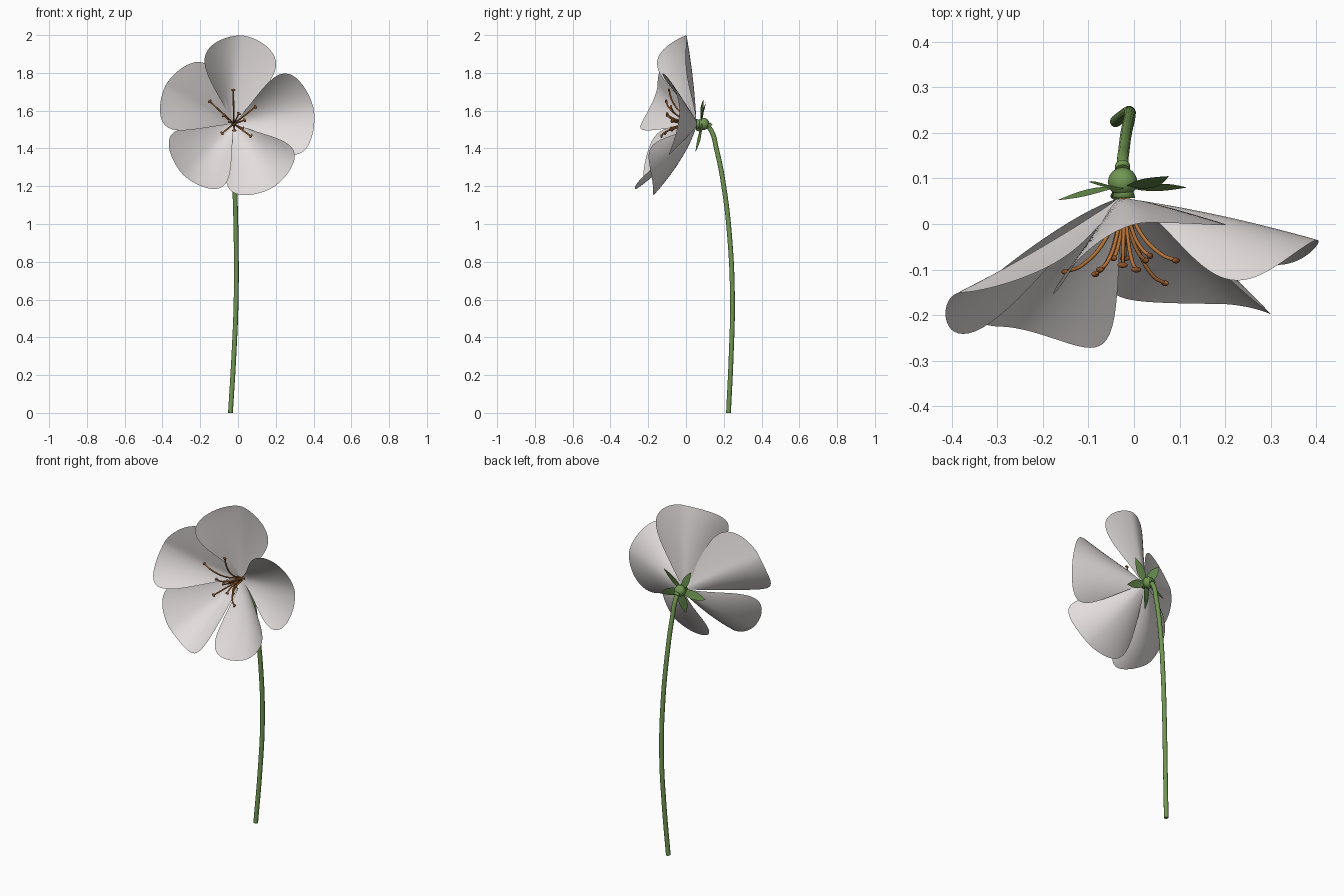
import bpy, bmesh, math
from mathutils import Vector, Matrix

cube = bpy.data.objects.get("Cube")
if cube:
    bpy.data.objects.remove(cube, do_unlink=True)

CENTRE = Vector((-0.022, 0.05, 1.53))


def material(name, rgb):
    m = bpy.data.materials.new(name)
    m.use_nodes = True
    m.diffuse_color = (*rgb, 1)
    m.node_tree.nodes["Principled BSDF"].inputs["Base Color"].default_value = (*rgb, 1)
    return m


PETAL = material("petal_white", (0.77, 0.73, 0.72))
GREEN = material("stem_green", (0.165, 0.31, 0.085))
SEPAL = material("sepal_green", (0.14, 0.28, 0.075))
AMBER = material("filament_amber", (0.48, 0.175, 0.04))
BROWN = material("anther_brown", (0.28, 0.09, 0.025))


def finish(name, bm, mat):
    mesh = bpy.data.meshes.new(name)
    bm.to_mesh(mesh)
    bm.free()
    mesh.materials.append(mat)
    for p in mesh.polygons:
        p.use_smooth = True
    obj = bpy.data.objects.new(name, mesh)
    bpy.context.collection.objects.link(obj)
    return obj


def tubes(name, paths, radius, mat, sides=3):
    """Round tubes along smooth paths, turned into one mesh."""
    cu = bpy.data.curves.new(name, "CURVE")
    cu.dimensions = "3D"
    cu.bevel_depth = radius
    cu.bevel_resolution = sides
    cu.use_fill_caps = True
    for path in paths:
        sp = cu.splines.new("BEZIER")
        sp.bezier_points.add(len(path) - 1)
        for bp, co in zip(sp.bezier_points, path):
            bp.co = co
            bp.handle_left_type = bp.handle_right_type = "AUTO"
    tmp = bpy.data.objects.new(name + "_path", cu)
    bpy.context.collection.objects.link(tmp)
    dg = bpy.context.evaluated_depsgraph_get()
    mesh = bpy.data.meshes.new_from_object(tmp.evaluated_get(dg))
    bpy.data.objects.remove(tmp, do_unlink=True)
    bm = bmesh.new()
    bm.from_mesh(mesh)
    bpy.data.meshes.remove(mesh)
    return finish(name, bm, mat)


def sheet(name, angle, length, half_width, depth, mat, rows=32, cols=20):
    """Leaf-like sheet spreading from the centre; depth(u, v) gives y."""
    a = math.radians(angle)
    out = Vector((math.cos(a), 0, math.sin(a)))
    side = Vector((-math.sin(a), 0, math.cos(a)))
    bm = bmesh.new()
    grid = []
    for i in range(rows + 1):
        u = 1 - (1 - i / rows) ** 1.9
        row = []
        for j in range(cols + 1):
            v = 2 * j / cols - 1
            co = CENTRE + out * (0.012 + u * (length - 0.012)) + side * half_width(u) * v
            co.y = depth(u, v)
            row.append(bm.verts.new(co))
        grid.append(row)
    for r0, r1 in zip(grid, grid[1:]):
        for j in range(cols):
            bm.faces.new((r0[j], r1[j], r1[j + 1], r0[j + 1]))
    bmesh.ops.remove_doubles(bm, verts=bm.verts, dist=0.0002)
    return finish(name, bm, mat)


# Petals: angle, length, half width, then y of middle, tip, clockwise edge, other edge
petals = {
    "top": (84, 0.47, 0.186, 0.028, 0.003, 0.0, -0.155),
    "left": (10, 0.43, 0.213, 0.003, -0.035, -0.09, -0.125),
    "lower_left": (-59, 0.395, 0.195, -0.065, -0.175, -0.14, -0.185),
    "lower_right": (-135, 0.38, 0.19, -0.09, -0.225, -0.14, -0.26),
    "right": (149, 0.415, 0.192, -0.085, -0.15, -0.075, -0.24),
}
BASE_Y = 0.055
for label, (ang, length, width, mid, tip, cw, ccw) in petals.items():
    def half_width(u, w=width):
        return 0.012 * (1 - u) + w * max(0, math.sin(math.pi * u ** 1.9)) ** 0.57

    def depth(u, v, mid=mid, tip=tip, cw=cw, ccw=ccw):
        arch = (mid - BASE_Y - 0.65 * (tip - BASE_Y)) / (0.65 * 0.35)
        middle = BASE_Y + (tip - BASE_Y) * u + arch * u * (1 - u)
        edge = (ccw if v > 0 else cw) - mid
        return middle + edge * abs(v) ** 1.8 * math.sin(math.pi * u ** 1.4)

    sheet("petal_" + label, ang, length, half_width, depth, PETAL)

# Sepals between the petals, behind them, each slightly twisted
for k, tip_y in enumerate((0.105, 0.08, 0.05, 0.052, 0.092)):
    sheet(f"sepal_{k + 1}", 49 - 72 * k, 0.15,
          lambda u: 0.009 * (1 - u) + 0.018 * math.sin(math.pi * u ** 0.9),
          lambda u, v: 0.08 + (tip_y - 0.08) * u ** 1.4 + 0.008 * v * math.sin(math.pi * u),
          SEPAL, 12, 6)

# Stem, arching over into the back of the flower
tubes("stem", [[(-0.04, 0.225, 0), (-0.022, 0.239, 0.3), (-0.01, 0.246, 0.6),
                (-0.01, 0.232, 0.92), (-0.017, 0.2, 1.2), (-0.022, 0.163, 1.39),
                (-0.025, 0.13, 1.5), (-0.025, 0.1, 1.53)]], 0.0128, GREEN, 4)

# Round receptacle with a collar behind and a neck in front
bm = bmesh.new()
bmesh.ops.create_uvsphere(bm, u_segments=24, v_segments=16, radius=0.032,
                          matrix=Matrix.Translation((-0.025, 0.092, 1.53)))
finish("receptacle", bm, GREEN)
tubes("collar", [[(-0.025, 0.118, 1.526), (-0.025, 0.128, 1.515)]], 0.0165, GREEN, 4)
bm = bmesh.new()
bmesh.ops.create_cone(bm, cap_ends=True, segments=20, radius1=0.018, radius2=0.026, depth=0.025,
                      matrix=Matrix.Translation((-0.023, 0.069, 1.53)) @ Matrix.Rotation(math.pi / 2, 4, "X"))
finish("neck", bm, GREEN)

# Stamens: filaments run forward then bend outward to their anthers
tips = [(-0.025, -0.09, 1.71), (-0.15, -0.105, 1.65), (0.092, -0.08, 1.62),
        (0.068, -0.13, 1.465), (-0.085, -0.11, 1.48), (0.005, -0.1, 1.585),
        (-0.075, -0.1, 1.575), (0.035, -0.07, 1.55), (-0.02, -0.075, 1.495),
        (-0.045, -0.075, 1.545), (0.025, -0.08, 1.505)]
paths = []
bm = bmesh.new()
for t in map(Vector, tips):
    spread = Vector((t.x - CENTRE.x, 0, t.z - CENTRE.z))
    reach = t.y - 0.04
    base = CENTRE + spread.normalized() * 0.008 + Vector((0, 0.008, 0))
    bend = CENTRE + spread * 0.3 + Vector((0, reach * 0.55, 0))
    outer = CENTRE + spread * 0.72 + Vector((0, reach * 0.97, 0))
    paths.append([base, bend, outer, t])
    # Each anther is a short bar across the end of its filament
    across = spread.cross(Vector((0, 1, 0))).to_track_quat("X", "Y").to_matrix().to_4x4()
    bmesh.ops.create_uvsphere(bm, u_segments=10, v_segments=8, radius=0.007,
                              matrix=Matrix.Translation(t) @ across @ Matrix.Diagonal((1.7, 0.9, 0.9, 1)))
finish("anthers", bm, BROWN)
tubes("filaments", paths, 0.0042, AMBER, 2)
